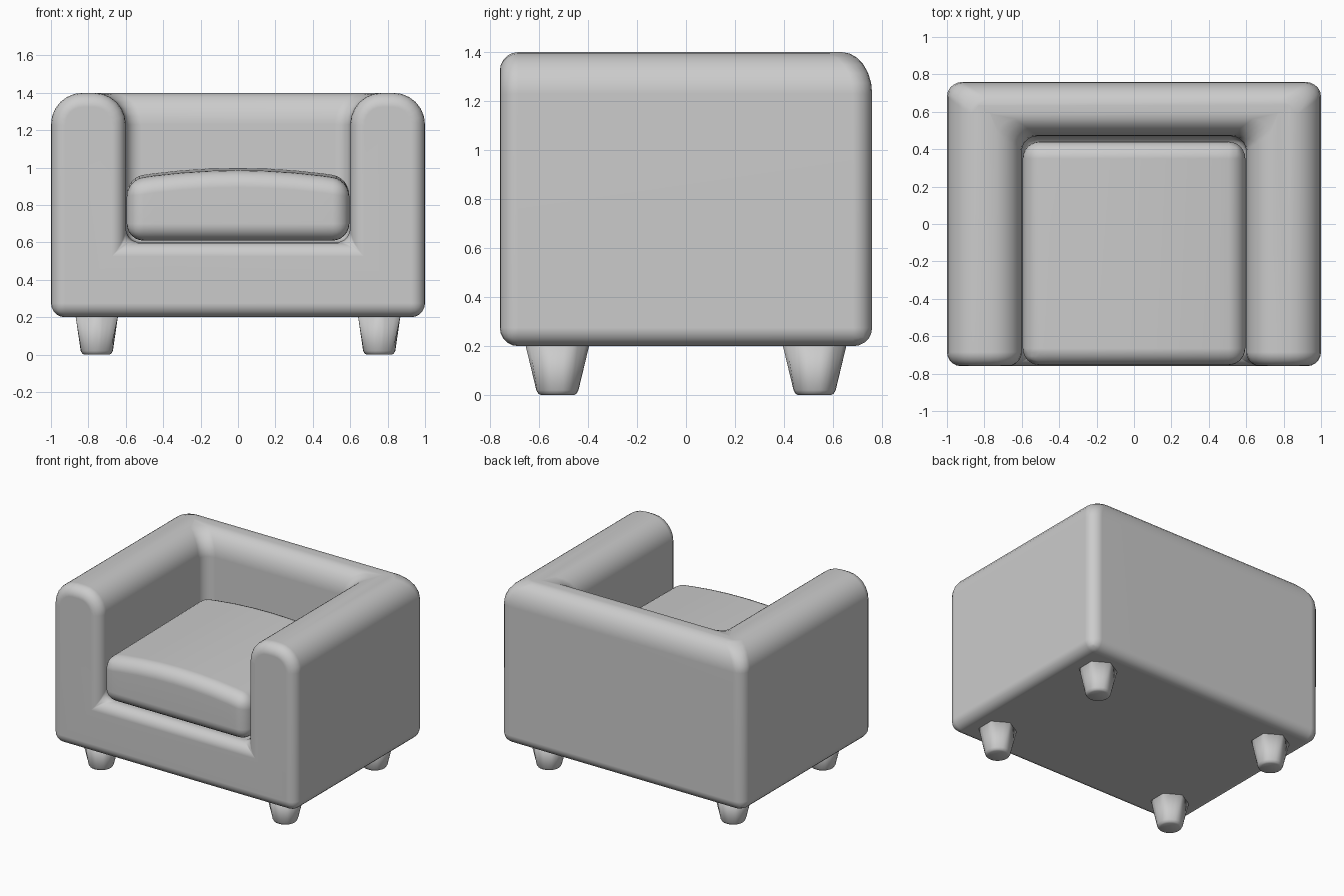
import bpy, bmesh, math

if "Cube" in bpy.data.objects:
    bpy.data.objects.remove(bpy.data.objects["Cube"])


def finish(name, bm, width=0, segs=5, angle=50):
    """Turn a bmesh into a smooth object, optionally rounding its sharp edges."""
    bmesh.ops.recalc_face_normals(bm, faces=bm.faces)
    for f in bm.faces:
        f.smooth = True
    me = bpy.data.meshes.new(name)
    bm.to_mesh(me)
    bm.free()
    ob = bpy.data.objects.new(name, me)
    bpy.context.collection.objects.link(ob)
    if width:
        m = ob.modifiers.new("round", 'BEVEL')
        m.width, m.segments, m.limit_method = width, segs, 'ANGLE'
        m.angle_limit = math.radians(angle)
        m.use_clamp_overlap = False
        ob.modifiers.new("normals", 'WEIGHTED_NORMAL').keep_sharp = True
    return ob


# Body: rounded arm profile swept back and mitred into the backrest
R, STEPS = .17, 6
half = [(1, .2)]
for cx, start in ((1 - R, 0), (.6 + R, 90)):
    for k in range(STEPS + 1):
        t = math.radians(start + 90 * k / STEPS)
        half.append((cx + R * math.cos(t), 1.4 - R + R * math.sin(t)))
half.append((.6, .6))
outline = half + [(-x, z) for x, z in reversed(half)]
n = len(outline)

bm = bmesh.new()
front = [bm.verts.new((x, -.76, z)) for x, z in outline]
back = [bm.verts.new((x, .47 + .29 * (abs(x) - .6) / .4, z)) for x, z in outline]
bm.faces.new(front)
for i in range(n):
    j = (i + 1) % n
    bm.faces.new((front[i], front[j], back[j], back[i]))
for i in range(len(half) - 1):
    bm.faces.new((back[i], back[i + 1], back[n - 2 - i], back[n - 1 - i]))
finish("body", bm, .075, 5, 25)

# Seat cushion: box arched across its width, slightly lower at the front
bm = bmesh.new()
bmesh.ops.create_cube(bm, size=1)
for v in bm.verts:
    v.co.x *= 1.19
    v.co.y = v.co.y * 1.195 - .157
    v.co.z = 1.0 if v.co.z > 0 else .61
for i in range(-3, 4):
    bmesh.ops.bisect_plane(bm, geom=bm.verts[:] + bm.edges[:] + bm.faces[:],
                           plane_co=(i * .15, 0, 0), plane_no=(1, 0, 0))
for v in bm.verts:
    if v.co.z > .9:
        v.co.z -= .05 * (v.co.x / .59) ** 2 + (.015 if v.co.y < 0 else 0)
finish("seat_cushion", bm, .09, 6)

# Legs: hexagonal at the top, tapering to a round foot
N = 24
for side, sx in (("left", -1), ("right", 1)):
    for end, sy in (("front", -1), ("back", 1)):
        bm = bmesh.new()
        rings = []
        for z, r, hexa in ((0, .067, 0), (.006, .078, 0), (.02, .086, 0), (.21, .114, 1)):
            ring = []
            for k in range(N):
                t = 360 * k / N
                d = math.radians((t + 30) % 60 - 30)
                q = r / math.cos(d) if hexa else r
                t = math.radians(t)
                ring.append(bm.verts.new((sx * .755 + q * math.cos(t),
                                          sy * .525 + q * math.sin(t), z)))
            rings.append(ring)
        for lo, hi in zip(rings, rings[1:]):
            for k in range(N):
                j = (k + 1) % N
                bm.faces.new((lo[k], lo[j], hi[j], hi[k]))
        bm.faces.new(rings[0])
        bm.faces.new(rings[-1])
        finish(f"{end}_{side}_leg", bm)
